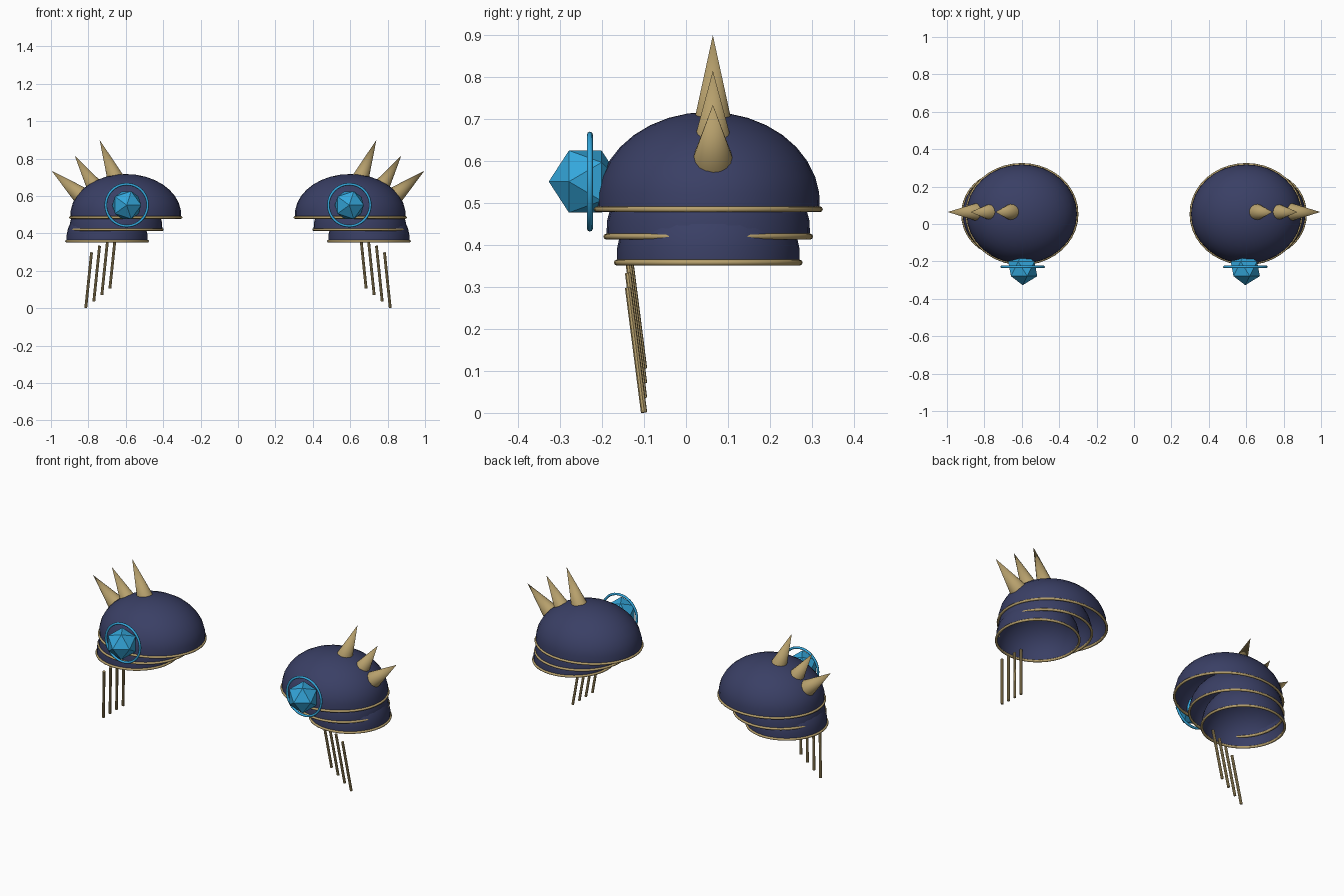
import bpy, bmesh, math
from mathutils import Vector, Matrix

if "Cube" in bpy.data.objects:
    bpy.data.objects.remove(bpy.data.objects["Cube"])


def material(name, color):
    m = bpy.data.materials.new(name)
    m.diffuse_color = (*color, 1)
    m.use_nodes = True
    m.node_tree.nodes["Principled BSDF"].inputs["Base Color"].default_value = m.diffuse_color
    return m


NAVY = material("navy plate", (0.042, 0.05, 0.13))
GOLD = material("antique gold", (0.47, 0.35, 0.15))
BLUE = material("bright blue gem", (0.035, 0.39, 0.72))
CY = 0.053  # depth centre of the plates


def finish(name, bm, mat, smooth=True):
    mesh = bpy.data.meshes.new(name)
    bmesh.ops.recalc_face_normals(bm, faces=bm.faces)
    bm.to_mesh(mesh)
    bm.free()
    ob = bpy.data.objects.new(name, mesh)
    bpy.context.collection.objects.link(ob)
    mesh.materials.append(mat)
    for p in mesh.polygons:
        p.use_smooth = smooth
    return ob


def dome(name, center, radii, rim_z):
    """Open shell: an ellipsoid cap that ends at rim_z, just below its equator."""
    bm = bmesh.new()
    seg, rows = 32, 9
    start = math.asin((rim_z - center[2]) / radii[2])
    rings = []
    for j in range(rows):
        t = start + (math.pi / 2 - start) * j / rows
        rings.append([bm.verts.new((
            center[0] + radii[0] * math.cos(t) * math.cos(2 * math.pi * i / seg),
            center[1] + radii[1] * math.cos(t) * math.sin(2 * math.pi * i / seg),
            center[2] + radii[2] * math.sin(t))) for i in range(seg)])
    top = bm.verts.new((center[0], center[1], center[2] + radii[2]))
    for a, b in zip(rings, rings[1:]):
        for i in range(seg):
            k = (i + 1) % seg
            bm.faces.new((a[i], a[k], b[k], b[i]))
    for i in range(seg):
        bm.faces.new((rings[-1][i], rings[-1][(i + 1) % seg], top))
    return finish(name, bm, NAVY)


def ring(name, center, ra, rb, tube, mat, upright=False):
    """Elliptical torus, flat or standing upright facing the front."""
    bm = bmesh.new()
    seg, sides = 40, 8
    loops = []
    for i in range(seg):
        a = 2 * math.pi * i / seg
        loop = []
        for j in range(sides):
            b = 2 * math.pi * j / sides
            d = tube * math.cos(b)
            p = Vector(((ra + d) * math.cos(a), (rb + d) * math.sin(a),
                        tube * math.sin(b)))
            if upright:
                p = Vector((p.x, -p.z, p.y))
            loop.append(bm.verts.new(p + Vector(center)))
        loops.append(loop)
    for i in range(seg):
        a, b = loops[i], loops[(i + 1) % seg]
        for j in range(sides):
            k = (j + 1) % sides
            bm.faces.new((a[j], b[j], b[k], a[k]))
    return finish(name, bm, mat)


def rod(name, start, end, r1, r2, sides):
    """Cylinder or cone from start to end."""
    a, b = Vector(start), Vector(end)
    bm = bmesh.new()
    bmesh.ops.create_cone(
        bm, cap_ends=True, segments=sides, radius1=r1, radius2=r2,
        depth=(b - a).length,
        matrix=Matrix.Translation((a + b) / 2)
        @ (b - a).to_track_quat('Z', 'Y').to_matrix().to_4x4())
    ob = finish(name, bm, GOLD)
    bpy.context.view_layer.objects.active = ob
    ob.select_set(True)
    bpy.ops.object.shade_smooth_by_angle(angle=math.radians(40))
    ob.select_set(False)
    return ob


# plates: x, rim z, centre z, x/y/z radii
PLATES = [
    ("upper", 0.600, 0.485, 0.500, 0.296, 0.266, 0.217),
    ("middle", 0.652, 0.420, 0.432, 0.248, 0.243, 0.205),
    ("lower", 0.700, 0.358, 0.375, 0.217, 0.218, 0.190),
]
# spikes: base x, z and tip x, z
SPIKES = [(0.647, 0.675, 0.740, 0.900),
          (0.755, 0.633, 0.873, 0.815),
          (0.838, 0.601, 0.996, 0.734)]

for side, s in (("left", -1), ("right", 1)):
    # stacked shoulder plates with gold rims
    for name, x, rim, cz, rx, ry, rz in PLATES:
        dome(f"{side}_{name}_plate", (s * x, CY, cz), (rx, ry, rz), rim)
        ring(f"{side}_{name}_rim", (s * x, CY, rim), rx, ry, 0.007, GOLD)

    # spikes fanning outward
    for i, (bx, bz, tx, tz) in enumerate(SPIKES):
        rod(f"{side}_spike_{i + 1}", (s * bx, 0.064, bz), (s * tx, 0.064, tz),
            0.049, 0.0, 16)

    # faceted gem and its halo
    bm = bmesh.new()
    bmesh.ops.create_icosphere(
        bm, subdivisions=1, radius=0.087,
        matrix=Matrix.Translation((s * 0.595, -0.240, 0.551))
        @ Matrix.Rotation(math.pi / 2, 4, 'X'))
    finish(f"{side}_gem", bm, BLUE, smooth=False)
    ring(f"{side}_gem_halo", (s * 0.595, -0.229, 0.551), 0.112, 0.112, 0.007,
         BLUE, upright=True)

    # hanging rods below the lower plate
    for i in range(4):
        x, z = 0.783 - 0.043 * i, 0.298 + 0.035 * i
        rod(f"{side}_hanging_rod_{i + 1}", (s * x, -0.138, z),
            (s * (x + 0.031), -0.100, z - 0.297), 0.0075, 0.0075, 8)
